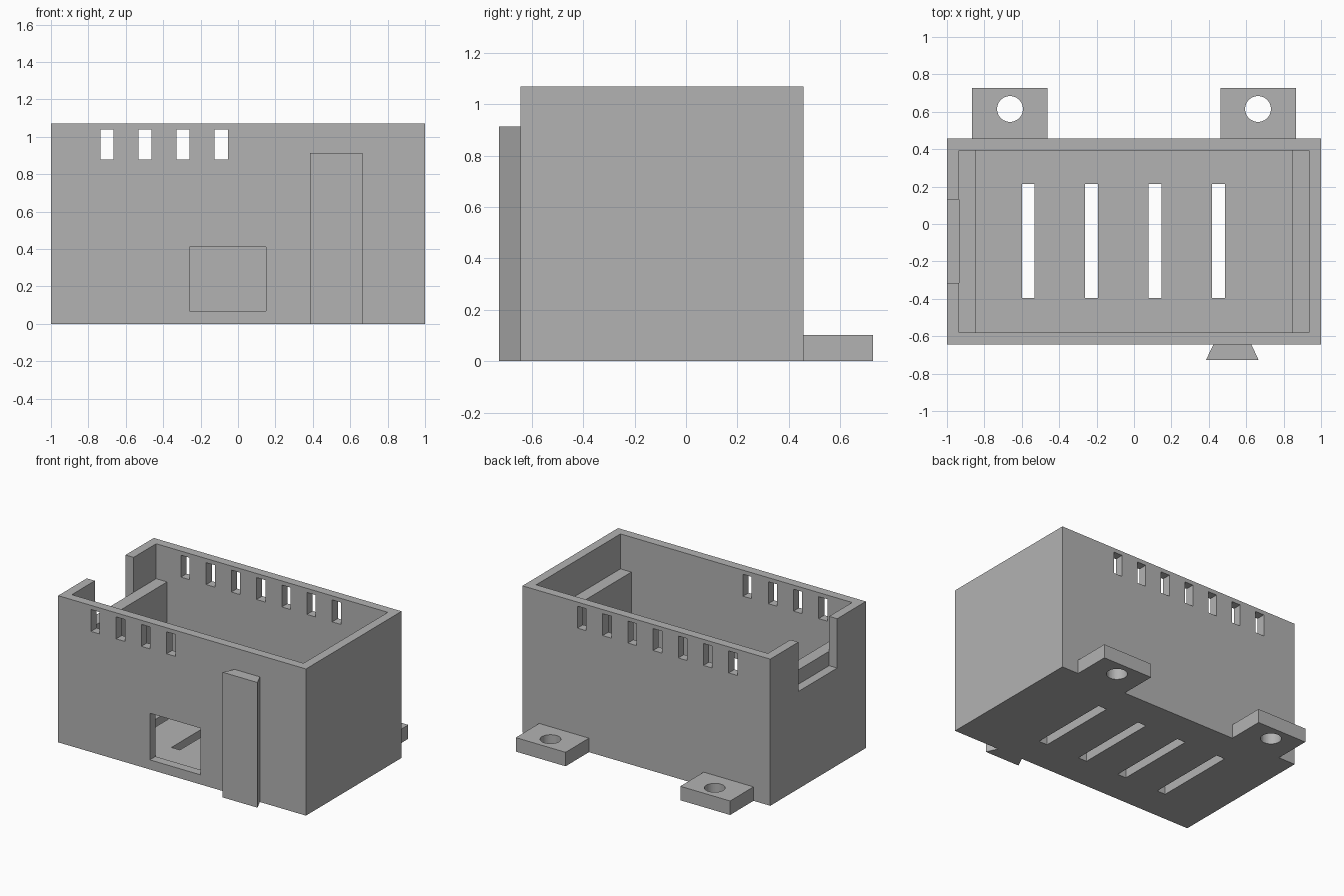
import bpy, bmesh
from mathutils import Vector

cube = bpy.data.objects.get("Cube")
if cube:
    bpy.data.objects.remove(cube, do_unlink=True)

# Single grey plastic
grey = bpy.data.materials.new("grey_plastic")
grey.use_nodes = True
colour = (0.45, 0.45, 0.45, 1)
grey.diffuse_color = colour
grey.node_tree.nodes["Principled BSDF"].inputs["Base Color"].default_value = colour


def finish(name, bm):
    bmesh.ops.recalc_face_normals(bm, faces=bm.faces)
    mesh = bpy.data.meshes.new(name)
    bm.to_mesh(mesh)
    bm.free()
    mesh.materials.append(grey)
    ob = bpy.data.objects.new(name, mesh)
    bpy.context.collection.objects.link(ob)
    return ob


def box(name, x, y, z):
    """Box from (min, max) ranges."""
    bm = bmesh.new()
    bmesh.ops.create_cube(bm, size=1)
    for v in bm.verts:
        v.co = Vector([r[0] if c < 0 else r[1] for c, r in zip(v.co, (x, y, z))])
    return finish(name, bm)


def prism(name, outline, z0, z1):
    bm = bmesh.new()
    face = bm.faces.new([bm.verts.new((x, y, z0)) for x, y in outline])
    top = bmesh.ops.extrude_face_region(bm, geom=[face])["geom"]
    for v in top:
        if isinstance(v, bmesh.types.BMVert):
            v.co.z = z1
    return finish(name, bm)


def cylinder(name, x, y, radius):
    bm = bmesh.new()
    bmesh.ops.create_cone(bm, cap_ends=True, segments=48, radius1=radius,
                          radius2=radius, depth=1)
    bmesh.ops.translate(bm, verts=bm.verts, vec=(x, y, 0))
    return finish(name, bm)


def cut(target, cutter):
    """Subtract the cutter, bake the result and delete the cutter."""
    mod = target.modifiers.new("cut", "BOOLEAN")
    mod.operation, mod.solver, mod.object = "DIFFERENCE", "EXACT", cutter
    bpy.context.view_layer.update()
    baked = target.evaluated_get(bpy.context.evaluated_depsgraph_get())
    mesh = bpy.data.meshes.new_from_object(baked)
    target.modifiers.clear()
    target.data = mesh
    bpy.data.objects.remove(cutter, do_unlink=True)


FRONT, BACK, HEIGHT, WALL, REAR = -0.645, 0.457, 1.07, 0.065, 0.727
in_front, in_back = FRONT + WALL, BACK - WALL

# Open-topped enclosure
shell = box("enclosure", (-1, 1), (FRONT, BACK), (0, HEIGHT))
cut(shell, box("cavity", (-1 + WALL, 1 - WALL), (in_front, in_back), (WALL, 2)))

# Cable notch in one end wall and socket window in the front
cut(shell, box("notch", (-1.1, -0.9), (-0.315, 0.132), (0.71, 2)))
cut(shell, box("window", (-0.26, 0.15), (-0.8, -0.5), (0.07, 0.41)))

# Vents: seven along the back, the first four also through the front
for i in range(7):
    x = -0.735 + 0.2035 * i
    start = -0.8 if i < 4 else 0
    cut(shell, box("vent", (x, x + 0.07), (start, 0.6), (0.88, 1.04)))

# Floor slots
for i in range(4):
    x = -0.6 + 0.339 * i
    cut(shell, box("slot", (x, x + 0.069), (-0.395, 0.215), (-0.1, 0.2)))

# Board supports inside and mounting tabs behind, one per side
for side, s in (("left", 1), ("right", -1)):
    box(side + "_support", sorted((s * 0.847, s * (1 - WALL))),
        (in_front, in_back), (WALL, 0.815))
    tab = box(side + "_mounting_tab", sorted((s * 0.463, s * 0.865)),
              (BACK, REAR), (0, 0.102))
    cut(tab, cylinder("screw_hole", s * 0.663, 0.615, 0.069))

# Dovetail rail on the front
prism("dovetail_rail", [(0.385, -REAR), (0.666, -REAR),
                        (0.628, FRONT), (0.424, FRONT)], 0, 0.913)
